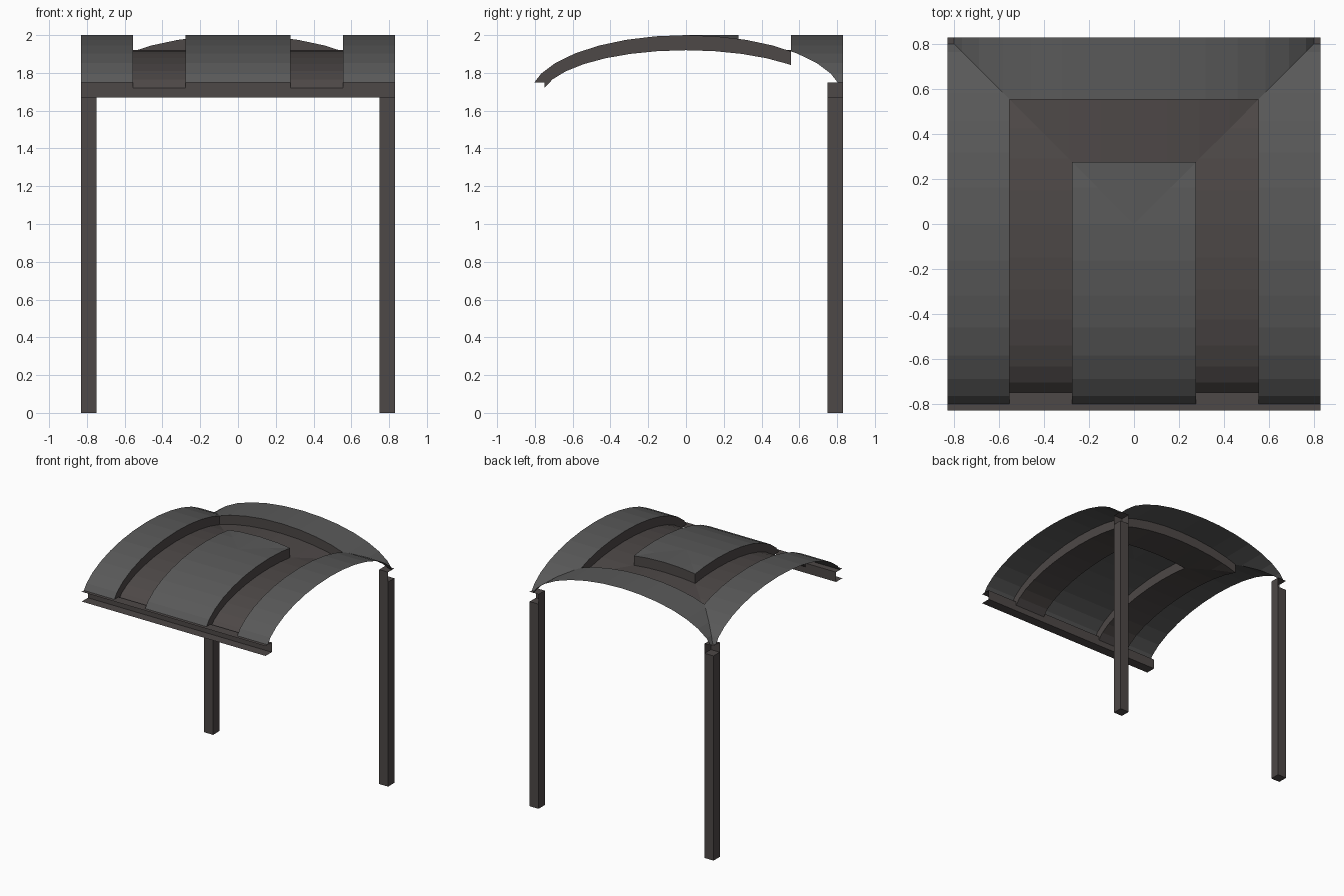
import bpy, bmesh
from math import sin, cos, radians

if "Cube" in bpy.data.objects:
    bpy.data.objects.remove(bpy.data.objects["Cube"])

E, N = 0.83, 0.75          # outer edge, inner face of the rails
R1, R2 = 0.277, 0.555      # edges of the raised centre and recessed band
Z0, Z1 = 1.67, 1.75        # rail bottom and top


def material(name, rgb):
    m = bpy.data.materials.new(name)
    m.diffuse_color = (*rgb, 1)
    m.use_nodes = True
    m.node_tree.nodes["Principled BSDF"].inputs["Base Color"].default_value = m.diffuse_color
    return m


GREY = material("dark_grey", (0.10, 0.10, 0.10))
BROWN = material("dark_brown", (0.075, 0.065, 0.063))


def make(name, polys, mat):
    bm = bmesh.new()
    for p in polys:
        bm.faces.new([bm.verts.new(c) for c in p])
    bmesh.ops.remove_doubles(bm, verts=bm.verts, dist=0.0005)
    bmesh.ops.dissolve_degenerate(bm, edges=bm.edges, dist=0.0005)
    me = bpy.data.meshes.new(name)
    bm.to_mesh(me)
    bm.free()
    me.materials.append(mat)
    ob = bpy.data.objects.new(name, me)
    bpy.context.collection.objects.link(ob)
    return ob


# faceted elliptical arch profiles, one segment per 11.25 degrees
def arch(a, b):
    return [(a * sin(radians(11.25 * k)), Z0 + b * cos(radians(11.25 * k))) for k in range(-7, 8)]


OUT = arch(0.83, 0.33)
OUT[0], OUT[-1] = (-0.802, Z1), (0.802, Z1)
INN = arch(0.765, 0.25)


def height(prof, t):
    for (a, za), (b, zb) in zip(prof, prof[1:]):
        if t <= b:
            return za + (zb - za) * (t - a) / (b - a)
    return prof[-1][1]


def stations(prof, lo, hi, extra):
    s = {round(t, 5) for t, _ in prof} | {-x for x in extra} | set(extra) | {lo, hi, 0}
    return sorted(t for t in s if lo <= t <= hi)


# one U-shaped roof band: two side strips arched in y, a mitred back strip arched in x
def band(name, prof, i, o, mat):
    end = round(prof[-1][0], 5)
    top, polys = min(o, end), []
    ts = stations(prof, -end, top, [i, o])
    for a, b in zip(ts, ts[1:]):
        za, zb = height(prof, a), height(prof, b)
        for s in (1, -1):
            p = [(s * max(i, a), a, za), (s * o, a, za), (s * o, b, zb), (s * max(i, b), b, zb)]
            polys.append(p[::s])
    ts = stations(prof, -top, top, [i, o])
    for a, b in zip(ts, ts[1:]):
        za, zb = height(prof, a), height(prof, b)
        polys.append([(a, max(i, abs(a)), za), (b, max(i, abs(b)), zb), (b, o, zb), (a, o, za)])
    make(name, polys, mat)


band("outer_roof", OUT, R2, E, GREY)
band("recessed_roof", INN, R1, R2, BROWN)
band("centre_roof", OUT, 0, R1, GREY)


# vertical step walls between the roof levels
def step(name, r):
    polys = []
    front = [(-0.802, Z1)] + [p for p in OUT[1:] if p[0] < r] + [(r, height(OUT, r))]
    under = [(r, height(INN, r))] + [p for p in reversed(INN) if p[0] < r] + [(-N, Z1)]
    for x in (r, -r):
        polys.append([(x, y, z) for y, z in front + under])
    ts = stations(OUT, -r, r, [])
    polys.append([(t, r, height(OUT, t)) for t in ts] + [(t, r, height(INN, t)) for t in ts[::-1]])
    make(name, polys, BROWN)


step("outer_step", R2)
step("centre_step", R1)

# front rail: channel open to the front, back web lowered under the recessed strips
rail = [[(-E, -E, z), (E, -E, z), (E, -N, z), (-E, -N, z)] for z in (Z0, Z1)]
xs = [-E, -R2, -R1, R1, R2, E]
for k, (a, b) in enumerate(zip(xs, xs[1:])):
    h = INN[0][1] if k % 2 else Z1
    rail.append([(a, -N, Z0), (b, -N, Z0), (b, -N, h), (a, -N, h)])
make("front_rail", rail, BROWN)

# back posts with open corner brackets
for side, s in (("left", -1), ("right", 1)):
    a, b = s * N, s * E
    ring = [(a, N), (b, N), (b, E), (a, E)]
    post = [[(*p, 0), (*q, 0), (*q, Z0), (*p, Z0)] for p, q in zip(ring, ring[1:] + ring[:1])]
    post += [[(*p, z) for p in ring] for z in (0, Z0)]
    make(side + "_post", post, BROWN)
    c = s * 0.802
    make(side + "_corner_bracket", [
        [(a, N, Z0), (b, N, Z0), (b, N, Z1), (a, N, Z1)],
        [(a, N, Z0), (a, E, Z0), (a, E, Z1), (a, N, Z1)],
        [(a, N, Z1), (b, N, Z1), (b, E, Z1), (a, E, Z1)]], BROWN)
